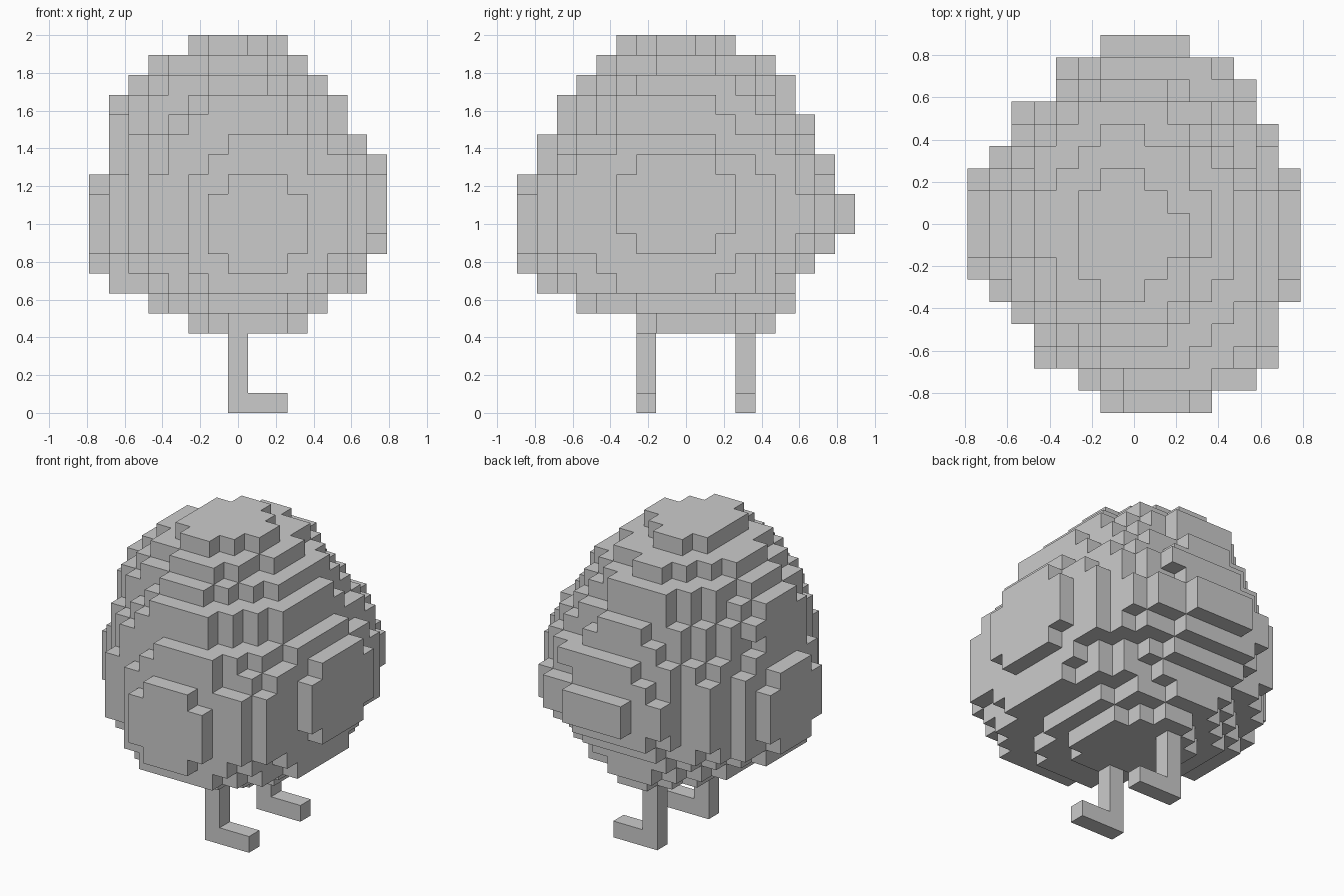
import bpy
import bmesh
from mathutils import Vector

cube = bpy.data.objects.get("Cube")
if cube:
    bpy.data.objects.remove(cube, do_unlink=True)

CELL = 2 / 19
ORIGIN = Vector((-7.5, -8.5, 0)) * CELL

GREY = (0.6, 0.6, 0.6, 1)
grey = bpy.data.materials.new("plain_grey")
grey.use_nodes = True
grey.diffuse_color = GREY
grey.node_tree.nodes["Principled BSDF"].inputs["Base Color"].default_value = GREY

# Body layers from the belly up: left/right limits, then near/far limits, in cells
BELLY = 4
LAYERS = [
    (5, 11, 6, 13), (3, 12, 3, 14), (1, 14, 1, 14), (0, 14, 0, 15),
    (0, 15, 0, 16), (0, 15, 0, 17), (0, 15, 0, 17), (0, 15, 0, 16),
    (1, 15, 1, 16), (1, 14, 1, 15), (1, 13, 2, 15), (1, 13, 2, 14),
    (2, 12, 3, 14), (3, 11, 4, 13), (4, 10, 5, 11),
]
# Plan outline: left/right limit of each row from near to far
PLAN = [(6, 11), (5, 13), (3, 14), (3, 14), (2, 14), (1, 15)] + [(0, 15)] * 5 + [
    (1, 14), (2, 14), (2, 13), (4, 13), (4, 12), (6, 10)]


def span(limits, index, start=0):
    """Range of rows whose limits contain the given index."""
    hits = [n + start for n, (low, high) in enumerate(limits) if low <= index < high]
    return min(hits), max(hits) + 1


def offset(index, limits):
    """Cell centre as a fraction of the half width, from -1 to 1."""
    return (2 * index + 1 - sum(limits)) / (limits[1] - limits[0])


def inside_oval(u, v, power):
    return abs(u) ** power + abs(v) ** power <= 1


def inside_egg(u, h):
    """Upright outline: tapered above its middle, fuller below."""
    return inside_oval(u, h, 2.15 if h > 0 else 3.1)


# Height range of every column and row, and depth range of every column
WIDE = [layer[:2] for layer in LAYERS]
DEEP = [layer[2:] for layer in LAYERS]
HEIGHT_X = [span(WIDE, i, BELLY) for i in range(15)]
HEIGHT_Y = [span(DEEP, j, BELLY) for j in range(17)]
DEPTH_X = [span(PLAN, i) for i in range(15)]


def body_cells():
    """Cells that lie in a rounded outline along all three axes."""
    for k, (wide, deep) in enumerate(zip(WIDE, DEEP), BELLY):
        swell = 1 - ((k - 9.5) / 9) ** 2
        for j in range(*deep):
            for i in range(max(wide[0], PLAN[j][0]), min(wide[1], PLAN[j][1])):
                u, v = offset(i, wide), offset(j, deep)
                bulge = 0.35 if u <= 0 else 1.1 if v < 0 else 0.7
                if (inside_oval(u, v, 1.5 + bulge * swell)
                        and inside_egg(offset(j, DEPTH_X[i]), offset(k, HEIGHT_X[i]))
                        and inside_egg(offset(i, PLAN[j]), offset(k, HEIGHT_Y[j]))):
                    yield i, j, k


def block(x0, x1, y0, y1, z0, z1):
    return {(i, j, k) for i in range(x0, x1) for j in range(y0, y1) for k in range(z0, z1)}


def build_blocks(name, cells):
    """Skin a set of grid cells with their exposed square faces."""
    bm = bmesh.new()
    verts = {}

    def corner(p):
        if p not in verts:
            verts[p] = bm.verts.new(ORIGIN + Vector(p) * CELL)
        return verts[p]

    for cell in sorted(cells):
        for axis in range(3):
            for side in (0, 1):
                near = list(cell)
                near[axis] += 2 * side - 1
                if tuple(near) in cells:
                    continue
                a, b = (axis + 1) % 3, (axis + 2) % 3
                loop = []
                for da, db in ((0, 0), (1, 0), (1, 1), (0, 1)):
                    p = list(cell)
                    p[axis] += side
                    p[a] += da
                    p[b] += db
                    loop.append(corner(tuple(p)))
                bm.faces.new(loop if side else loop[::-1])
    mesh = bpy.data.meshes.new(name)
    bm.to_mesh(mesh)
    bm.free()
    mesh.materials.append(grey)
    bpy.context.collection.objects.link(bpy.data.objects.new(name, mesh))


# Round stepped body
build_blocks("body", set(body_cells()))

# Thin legs with long toes
for name, j in (("near_leg", 6), ("far_leg", 11)):
    build_blocks(name, block(7, 8, j, j + 1, 0, BELLY) | block(7, 10, j, j + 1, 0, 1))
